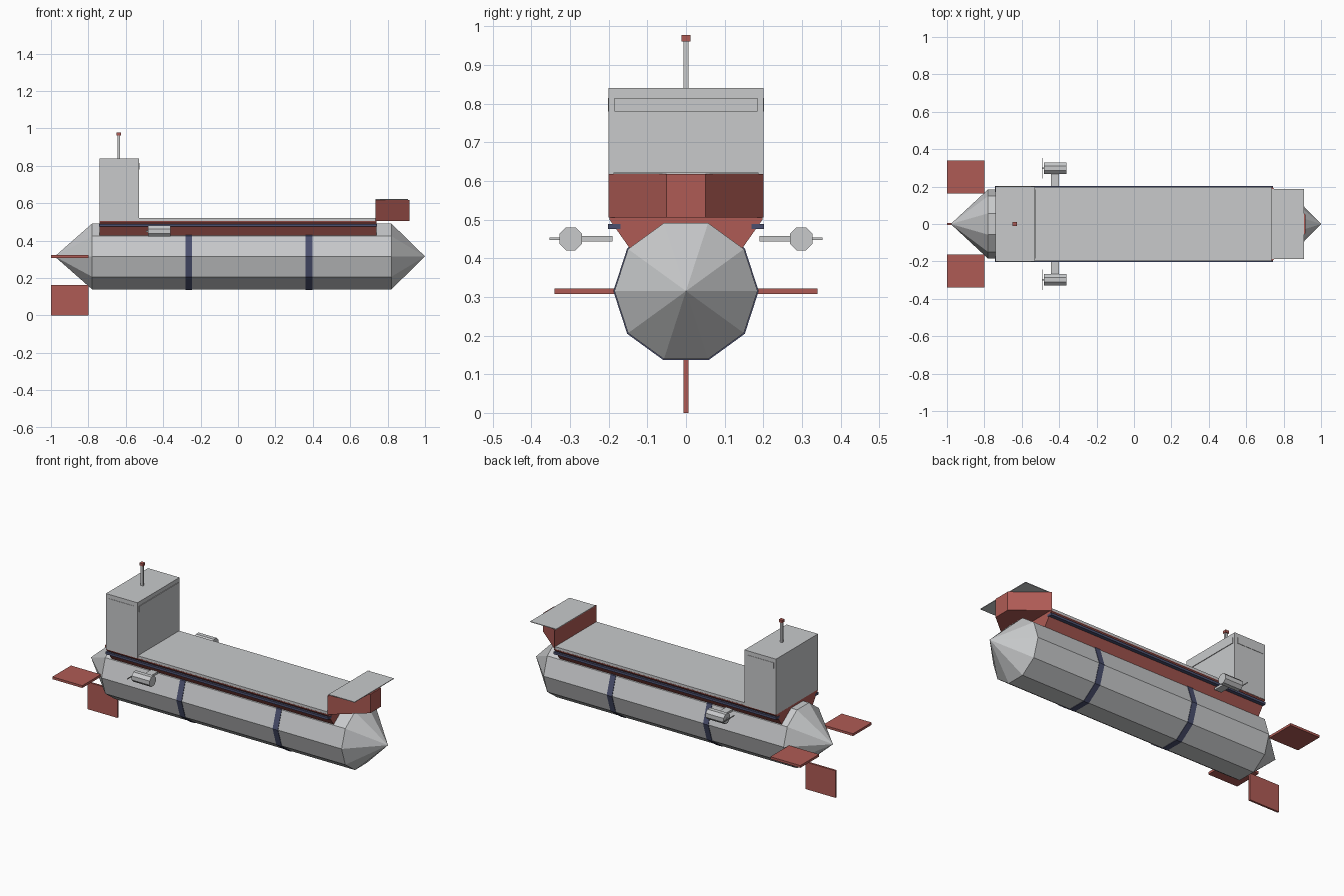
import bpy, math

if "Cube" in bpy.data.objects:
    bpy.data.objects.remove(bpy.data.objects["Cube"])


def material(name, rgb):
    m = bpy.data.materials.new(name)
    m.diffuse_color = (*rgb, 1)
    m.use_nodes = True
    m.node_tree.nodes["Principled BSDF"].inputs["Base Color"].default_value = m.diffuse_color
    return m


GREY = material("light grey", (0.58, 0.59, 0.60))
RED = material("brick red", (0.43, 0.105, 0.09))
BLUE = material("dark blue", (0.07, 0.08, 0.16))


def add_mesh(name, verts, faces, mat):
    me = bpy.data.meshes.new(name)
    me.from_pydata(verts, [], faces)
    me.materials.append(mat)
    ob = bpy.data.objects.new(name, me)
    bpy.context.collection.objects.link(ob)
    return ob


def box(name, x, y, z, mat):
    """Box from (min, max) ranges."""
    v = [(a, b, c) for a in x for b in y for c in z]
    f = [(0, 1, 3, 2), (4, 6, 7, 5), (0, 4, 5, 1),
         (2, 3, 7, 6), (0, 2, 6, 4), (1, 5, 7, 3)]
    return add_mesh(name, v, f, mat)


def extrude(name, points, mat):
    """Prism joining two matching rings of points."""
    a, b = points
    n = len(a)
    f = [(i, (i + 1) % n, n + (i + 1) % n, n + i) for i in range(n)]
    f += [tuple(reversed(range(n))), tuple(range(n, 2 * n))]
    return add_mesh(name, a + b, f, mat)


def ring(x, r, n, y=0, z=0, turn=0):
    return [(x, y + r * math.cos(turn + 2 * math.pi * i / n),
             z + r * math.sin(turn + 2 * math.pi * i / n)) for i in range(n)]


# ten-sided hull with pointed ends
N, R, ZC = 10, 0.185, 0.315
verts = ring(-0.78, R, N, 0, ZC) + ring(0.82, R, N, 0, ZC) + [(-0.98, 0, ZC), (1, 0, ZC)]
faces = []
for i in range(N):
    j = (i + 1) % N
    faces += [(i, j, N + j, N + i), (j, i, 2 * N), (N + i, N + j, 2 * N + 1)]
add_mesh("hull", verts, faces, GREY)

# bands around the hull
for name, x0, x1 in (("rear_band", -0.28, -0.245), ("front_band", 0.362, 0.397)):
    extrude(name, (ring(x0, R + 0.003, N, 0, ZC), ring(x1, R + 0.003, N, 0, ZC)), BLUE)

# flared deck base, side stripes and deck
section = [(-0.145, 0.425), (0.145, 0.425), (0.198, 0.5), (0.198, 0.505), (-0.198, 0.505), (-0.198, 0.5)]
extrude("deck_base", [[(x, y, z) for y, z in section] for x in (-0.74, 0.74)], RED)
for s, side in ((-1, "right"), (1, "left")):
    box(side + "_stripe", (-0.742, 0.742), sorted((s * 0.17, s * 0.202)), (0.475, 0.489), BLUE)
box("deck", (-0.74, 0.735), (-0.197, 0.197), (0.503, 0.52), GREY)

# bow block tapering forward, with a flat roof
plan = [(0.735, -0.2), (0.917, -0.05), (0.917, 0.05), (0.735, 0.2)]
extrude("bow_block", [[(x, y, z) for x, y in plan] for z in (0.505, 0.618)], RED)
box("bow_roof", (0.735, 0.908), (-0.187, 0.187), (0.618, 0.622), GREY)

# tower and its window panels
box("tower", (-0.74, -0.53), (-0.2, 0.2), (0.505, 0.84), GREY)
box("front_window", (-0.53, -0.526), (-0.185, 0.185), (0.78, 0.815), GREY)
for s, side in ((-1, "right"), (1, "left")):
    box(side + "_window", (-0.725, -0.55), sorted((s * 0.2, s * 0.202)), (0.78, 0.815), GREY)

# mast with lamp
box("mast", (-0.645, -0.63), (-0.006, 0.006), (0.84, 0.962), GREY)
box("mast_lamp", (-0.649, -0.626), (-0.011, 0.011), (0.961, 0.977), RED)

# engine pods, struts, propellers and horizontal fins on both sides
for s, side in ((-1, "right"), (1, "left")):
    y = s * 0.298
    extrude(side + "_engine", (ring(-0.48, 0.032, 8, y, 0.45, math.pi / 8),
                               ring(-0.36, 0.032, 8, y, 0.45, math.pi / 8)), GREY)
    box(side + "_strut", (-0.445, -0.4), sorted((s * 0.19, s * 0.272)), (0.443, 0.457), GREY)
    box(side + "_propeller", (-0.492, -0.489), (y - 0.055, y + 0.055), (0.447, 0.453), GREY)
    box(side + "_shaft", (-0.491, -0.478), (y - 0.003, y + 0.003), (0.447, 0.453), GREY)
    box(side + "_fin", (-1, -0.8), sorted((s * 0.162, s * 0.34)), (0.308, 0.322), RED)

# lower rudder fin
box("lower_fin", (-1, -0.8), (-0.006, 0.006), (0, 0.163), RED)
